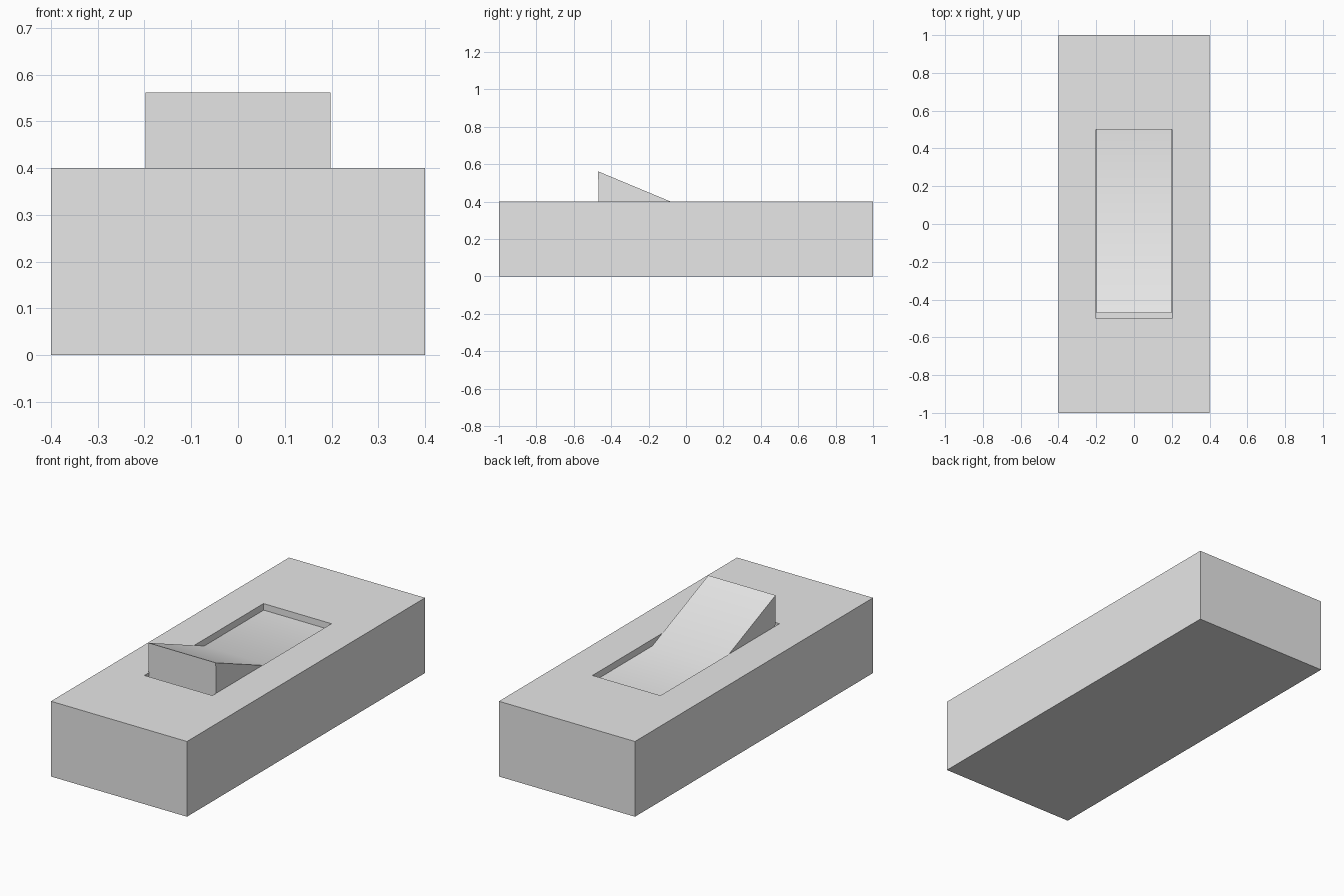
import bpy
import bmesh
import math

cube = bpy.data.objects.get("Cube")
if cube:
    bpy.data.objects.remove(cube, do_unlink=True)

# One plain grey for the whole switch
grey = bpy.data.materials.new("light_grey")
grey.use_nodes = True
grey.diffuse_color = (0.8, 0.8, 0.8, 1)
grey.node_tree.nodes["Principled BSDF"].inputs["Base Color"].default_value = (0.8, 0.8, 0.8, 1)


def add_object(name, bm):
    bmesh.ops.recalc_face_normals(bm, faces=bm.faces)
    mesh = bpy.data.meshes.new(name)
    bm.to_mesh(mesh)
    bm.free()
    mesh.materials.append(grey)
    obj = bpy.data.objects.new(name, mesh)
    bpy.context.collection.objects.link(obj)
    return obj


# Housing: block with a rectangular well sunk into its top
WIDTH, LENGTH, HEIGHT = 0.8, 2.0, 0.4
WELL_X, WELL_Y, WELL_DEPTH = 0.2, 0.5, 0.1
bm = bmesh.new()
bmesh.ops.create_cube(bm, size=1)
for v in bm.verts:
    v.co = (v.co.x * WIDTH, v.co.y * LENGTH, (v.co.z + 0.5) * HEIGHT)
bm.normal_update()
top = max(bm.faces, key=lambda f: f.calc_center_median().z)
bmesh.ops.inset_region(bm, faces=[top], thickness=0.2)
for v in top.verts:
    v.co.x = math.copysign(WELL_X, v.co.x)
    v.co.y = math.copysign(WELL_Y, v.co.y)
floor = bmesh.ops.extrude_discrete_faces(bm, faces=[top])["faces"][0]
for v in floor.verts:
    v.co.z -= WELL_DEPTH
add_object("switch_housing", bm)

# Rocker: bent side profile (y, z) swept across the well
profile = [(-0.465, 0.3), (0.499, 0.3), (0.499, 0.366), (0.0, 0.366), (-0.47, 0.562)]
HALF = 0.198
bm = bmesh.new()
left = [bm.verts.new((HALF, y, z)) for y, z in profile]
right = [bm.verts.new((-HALF, y, z)) for y, z in profile]
bm.faces.new(left)
bm.faces.new(right[::-1])
for i in range(len(profile)):
    j = (i + 1) % len(profile)
    bm.faces.new((left[i], left[j], right[j], right[i]))
rocker = add_object("rocker", bm)

# Blend the shallow bend while keeping the outer edges crisp
bpy.ops.object.select_all(action='DESELECT')
rocker.select_set(True)
bpy.context.view_layer.objects.active = rocker
bpy.ops.object.shade_smooth_by_angle(angle=math.radians(30))
